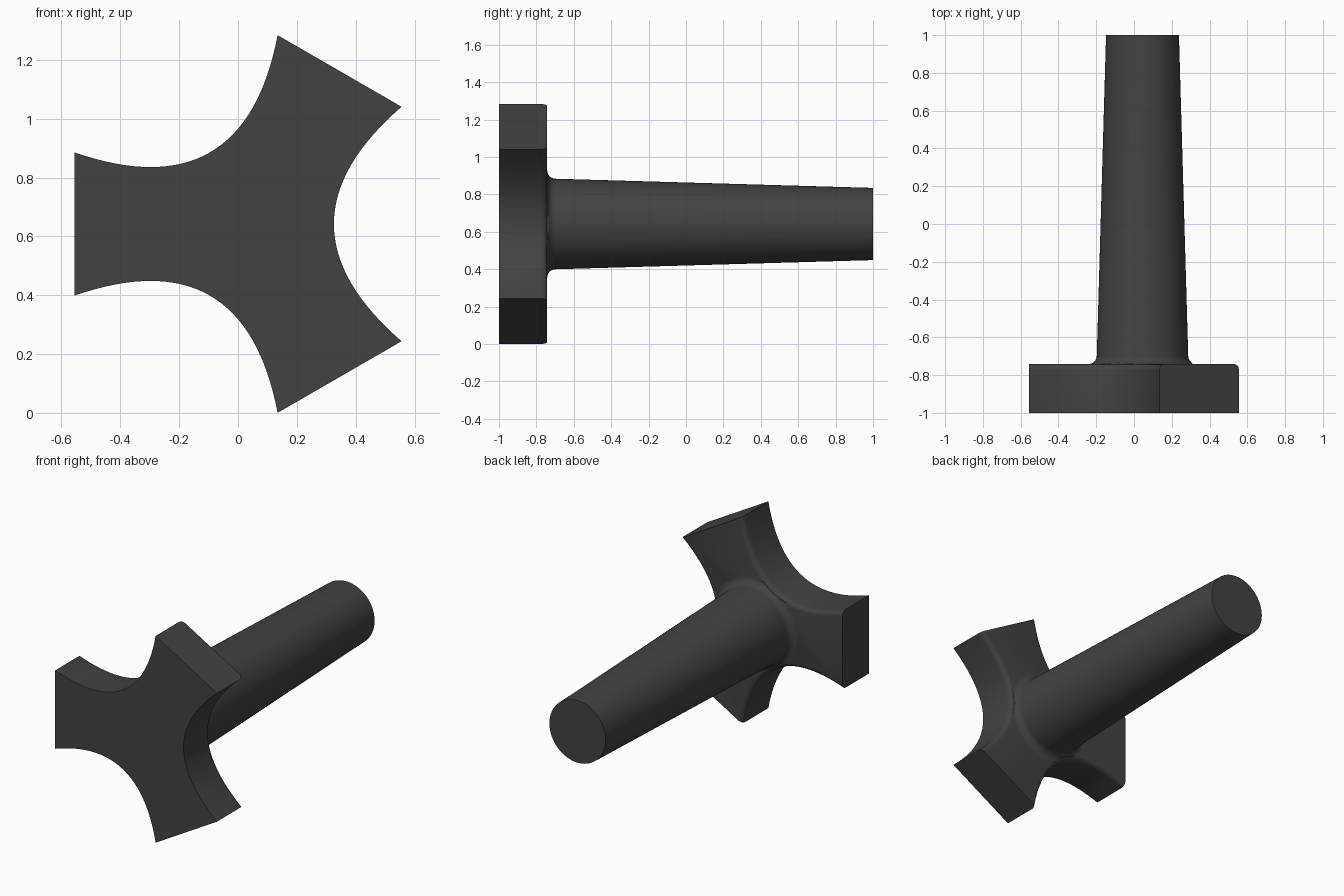
import bpy, bmesh, math

if "Cube" in bpy.data.objects:
    bpy.data.objects.remove(bpy.data.objects["Cube"])

CX, CZ = 0.045, 0.642          # axis of the part (runs along y)
APEX, END_U, END_V = 0.281, 0.511, 0.3985
BEND = (END_U - APEX) / END_V ** 2
BACK = -0.742                  # rear face of the three-armed plate
STEPS = 32

mat = bpy.data.materials.new("dark grey")
mat.diffuse_color = (0.055, 0.055, 0.055, 1)
mat.use_nodes = True
mat.node_tree.nodes["Principled BSDF"].inputs["Base Color"].default_value = mat.diffuse_color


def loft(name, rings):
    """Skin closed rings of points and cap both ends."""
    bm = bmesh.new()
    loops = [[bm.verts.new(p) for p in ring] for ring in rings]
    n = len(loops[0])
    for a, b in zip(loops, loops[1:]):
        for i in range(n):
            j = (i + 1) % n
            bm.faces.new((a[i], a[j], b[j], b[i]))
    bm.faces.new(loops[0])
    bm.faces.new(loops[-1])
    bmesh.ops.recalc_face_normals(bm, faces=bm.faces)
    mesh = bpy.data.meshes.new(name)
    bm.to_mesh(mesh)
    bm.free()
    mesh.materials.append(mat)
    ob = bpy.data.objects.new(name, mesh)
    bpy.context.collection.objects.link(ob)
    bpy.ops.object.select_all(action='DESELECT')
    ob.select_set(True)
    bpy.context.view_layer.objects.active = ob
    bpy.ops.object.shade_smooth_by_angle(angle=math.radians(30))
    return ob


def plate_ring(y, inset):
    """Three parabolic hollows joined by straight arm ends."""
    pts = []
    for k in range(3):
        c, s = math.cos(k * math.tau / 3), math.sin(k * math.tau / 3)
        for i in range(STEPS + 1):
            t = 2 * i / STEPS - 1
            v = t * END_V
            u = APEX + BEND * v * v - inset * math.cos(t * math.pi / 6)
            v += inset * math.sin(t * math.pi / 6)
            pts.append((CX + u * c - v * s, y, CZ + u * s + v * c))
    return pts


# Three-armed plate with the hollow edges rounded at the rear
rings = [plate_ring(-1, 0)]
for i in range(6):
    a = i / 5 * math.pi / 2
    rings.append(plate_ring(BACK - 0.034 * (1 - math.sin(a)), 0.028 * (1 - math.cos(a))))
loft("three_arm_plate", rings)


def edge_radius(a):
    """Distance from the axis to the rounded rear edge of the plate."""
    a = (a + math.pi / 3) % (math.tau / 3) - math.pi / 3
    p, q, r = BEND * math.sin(a) ** 2, -math.cos(a), APEX - 0.022
    d = q * q - 4 * p * r
    if d < 0:
        return 9
    return 2 * r / (-q + math.sqrt(d))


def stem_ring(y, radius):
    pts = []
    for i in range(96):
        a = i * math.tau / 96
        r = min(radius, edge_radius(a))
        pts.append((CX + r * math.cos(a), y, CZ + r * math.sin(a)))
    return pts


# Tapered stem with a flared foot
FLARE = 0.045
rings = [stem_ring(BACK - 0.01, 0.242 + FLARE)]
for i in range(8):
    a = i / 7 * math.pi / 2
    rings.append(stem_ring(BACK + FLARE * (1 - math.cos(a)),
                           0.242 + FLARE * (1 - math.sin(a))))
rings.append(stem_ring(1, 0.193))
loft("tapered_stem", rings)
